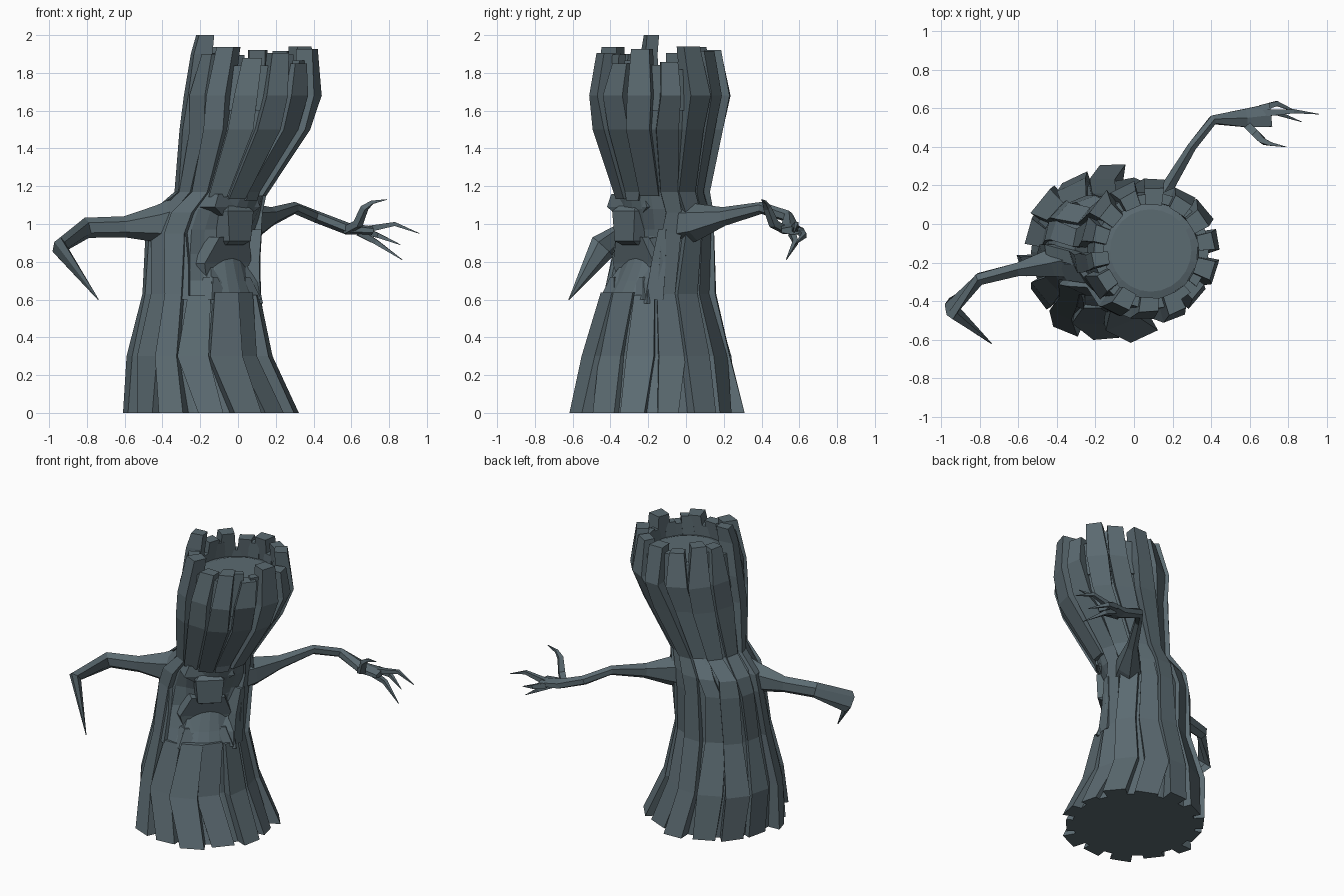
import bpy, bmesh, math, random
from mathutils import Vector

if "Cube" in bpy.data.objects:
    bpy.data.objects.remove(bpy.data.objects["Cube"])

random.seed(4)
R = random.uniform

BARK = bpy.data.materials.new("dark_bark")
BARK.diffuse_color = (.105, .145, .165, 1)
BARK.use_nodes = True
BARK.node_tree.nodes["Principled BSDF"].inputs["Base Color"].default_value = BARK.diffuse_color


def loft(name, rings):
    """Skin a list of equal-length point rings and cap both ends."""
    bm = bmesh.new()
    vs = [[bm.verts.new(p) for p in ring] for ring in rings]
    n = len(rings[0])
    for a, b in zip(vs, vs[1:]):
        for i in range(n):
            j = (i + 1) % n
            bm.faces.new((a[i], a[j], b[j], b[i]))
    bm.faces.new(vs[0][::-1])
    bm.faces.new(vs[-1])
    bmesh.ops.recalc_face_normals(bm, faces=bm.faces)
    me = bpy.data.meshes.new(name)
    bm.to_mesh(me)
    bm.free()
    me.materials.append(BARK)
    ob = bpy.data.objects.new(name, me)
    bpy.context.collection.objects.link(ob)
    return ob


def limb(name, path, sides=5):
    """Tapered tube; path entries are x, y, z, half width, half height."""
    pts = [Vector(p[:3]) for p in path]
    rings = []
    for i, p in enumerate(path):
        d = (pts[min(i + 1, len(pts) - 1)] - pts[max(i - 1, 0)]).normalized()
        s = d.cross(Vector((0, 0, 1))).normalized()
        u = s.cross(d)
        rings.append([pts[i] + s * p[3] * math.cos(a) + u * p[4] * math.sin(a)
                      for a in (math.tau * (k + .5) / sides for k in range(sides))])
    return loft(name, rings)


# Trunk outline: z, centre x, centre y, radius x, radius y
TRUNK = [(0, -.13, -.155, .46, .45), (.3, -.2, -.145, .38, .39),
         (.63, -.185, -.15, .315, .305), (.95, -.18, -.11, .305, .265),
         (1.06, -.155, -.11, .295, .265), (1.17, -.085, -.13, .24, .25),
         (1.5, .04, -.15, .34, .34), (1.68, .08, -.135, .365, .37),
         (1.9, .095, -.14, .335, .34), (2.1, .1, -.145, .31, .31)]


def section(z):
    for a, b in zip(TRUNK, TRUNK[1:]):
        if z <= b[0]:
            t = (z - a[0]) / (b[0] - a[0])
            return [p + (q - p) * t for p, q in zip(a, b)]


def on_trunk(ang, f, z):
    _, cx, cy, rx, ry = section(z)
    return Vector((cx + rx * f * math.cos(ang), cy + ry * f * math.sin(ang), z))


FACE = math.radians(-52)


def off_face(a):
    return abs((a - FACE + math.pi) % math.tau - math.pi)


# Inner trunk, hollowed at the mouth
rings = []
for z, f, dent in [(0, .86, 1), (.3, .88, 1), (.62, .9, 1), (.7, .9, .9),
                   (.84, .9, .76), (.97, .9, .9), (1.08, .92, 1), (1.17, .92, 1),
                   (1.5, .87, 1), (1.68, .8, 1), (1.76, .76, 1)]:
    angs = [math.tau * k / 24 for k in range(24)]
    rings.append([on_trunk(a, f * (dent if off_face(a) < .8 else 1), z) for a in angs])
rings.append([on_trunk(a, .6, 1.78) for a in angs])
loft("trunk_core", rings)


# Bark planks around the trunk, narrowing towards both ends
def plank(name, ang, half, z0, z1, depth):
    zs = [z0] + [t[0] for t in TRUNK if z0 + .04 < t[0] < z1 - .08] + [z1]
    out = []
    for z in zs:
        a = ang + R(-.05, .05)
        h = half * R(.88, 1.12) * (.8 if z < .1 or z > 1.75 else .9 if z > 1.6 else 1)
        d = depth * R(.97, 1.02)
        if z == z1:
            d *= .97
        out.append([on_trunk(a - h, .72, z), on_trunk(a - h * .88, d, z),
                    on_trunk(a + h * .88, d * R(.96, 1), z), on_trunk(a + h, .72, z)])
    return loft(name, out)


N = 14
for i in range(N):
    ang = math.tau * (i + .35) / N
    half = math.pi / N * R(.88, 1.05)
    depth = 1.03 if i % 2 else .98
    top = R(1.89, 1.95) if i % 2 else R(1.85, 1.92)
    if i == 7:
        top, half = 2.0, half * .7
    if off_face(ang) < 1.02:
        plank(f"lower_plank_{i}", ang, half * 1.1, 0, R(.62, .64), depth + .01)
        plank(f"upper_plank_{i}", ang, half, R(1.11, 1.15), top, depth)
    else:
        plank(f"bark_plank_{i}", ang, half, 0, top, depth)

# Short inner planks lining the crown
for i in range(N):
    ang = math.tau * (i + .85) / N
    top = R(1.81, 1.9)
    loft(f"crown_lining_{i}", [[on_trunk(ang - .15, .72, z), on_trunk(ang - .15, .87, z),
                                on_trunk(ang + .15, .87, z), on_trunk(ang + .15, .72, z)]
                               for z in (1.6, top)])


# Face: heavy brow, nose, cheeks and jagged lower lip
def face_pt(u, d, z):
    c, s = math.cos(-.85), math.sin(-.85)
    return Vector((-.18 + d * c - u * s, -.11 + d * s + u * c, z))


def face_block(name, levels):
    """Levels are z, left u, right u, back depth, front depth."""
    return loft(name, [[face_pt(l * 1.15, b, z), face_pt(l, f, z),
                        face_pt(r, f, z), face_pt(r * 1.15, b, z)]
                       for z, l, r, b, f in levels])


face_block("brow", [(1.03, -.07, .07, .1, .25), (1.09, -.16, .16, .1, .27),
                    (1.16, -.13, .13, .1, .265)])
face_block("nose", [(.89, -.06, .06, .15, .25), (.91, -.075, .075, .15, .29),
                    (1.07, -.09, .09, .15, .295), (1.1, -.06, .06, .15, .265)])
face_block("upper_lip", [(.72, -.16, .0, .1, .2), (.79, -.18, .15, .1, .21),
                         (.93, -.11, .1, .1, .25)])
face_block("mouth_floor", [(.58, -.18, .17, .05, .28), (.69, -.17, .16, .05, .255),
                           (.78, -.13, .12, .05, .2)])
for k, u in enumerate((-.14, .09)):
    face_block(f"lip_splinter_{k}", [(.6, u - .06, u + .06, .2, .29),
                                     (.72, u - .015, u + .015, .2, .25)])
for side, ang, z in (("left", -1.98, .95), ("right", -.06, .97)):
    loft(f"cheek_{side}", [[on_trunk(ang - w, .7, q), on_trunk(ang - w * .8, d, q),
                            on_trunk(ang + w * .8, d, q), on_trunk(ang + w, .7, q)]
                           for q, d, w in ((.6, .97, .2), (.8, .97, .17), (z, 1.0, .1))])

# Left arm with a single hooked claw
limb("left_arm", [(-.2, -.15, 1.03, .15, .17), (-.42, -.2, 1.0, .085, .1),
                  (-.6, -.235, .985, .04, .056), (-.8, -.285, .98, .036, .055),
                  (-.95, -.44, .88, .032, .075), (-.74, -.62, .6, .003, .003)], 6)

# Right arm, palm and fingers
limb("right_arm", [(-.05, -.14, .99, .12, .13), (.08, .05, 1.01, .08, .1),
                   (.18, .2, 1.04, .038, .05), (.3, .4, 1.085, .027, .032),
                   (.41, .54, 1.04, .027, .032), (.58, .55, .975, .055, .032),
                   (.71, .565, .965, .07, .022)], 6)
fingers = {
    "thumb": [(.57, .53, .965, .026), (.635, .465, 1.0, .028),
              (.67, .43, 1.085, .022), (.71, .415, 1.115, .013), (.79, .4, 1.13, .002)],
    "index": [(.67, .575, .97, .025), (.83, .585, 1.0, .015), (.96, .57, .95, .002)],
    "middle": [(.66, .6, .965, .025), (.74, .625, .94, .018), (.86, .575, .89, .002)],
    "little": [(.64, .56, .955, .025), (.73, .58, .905, .018), (.87, .53, .81, .002)],
}
for name, path in fingers.items():
    limb(f"{name}_finger", [(x, y, z, r, r) for x, y, z, r in path], 4)
